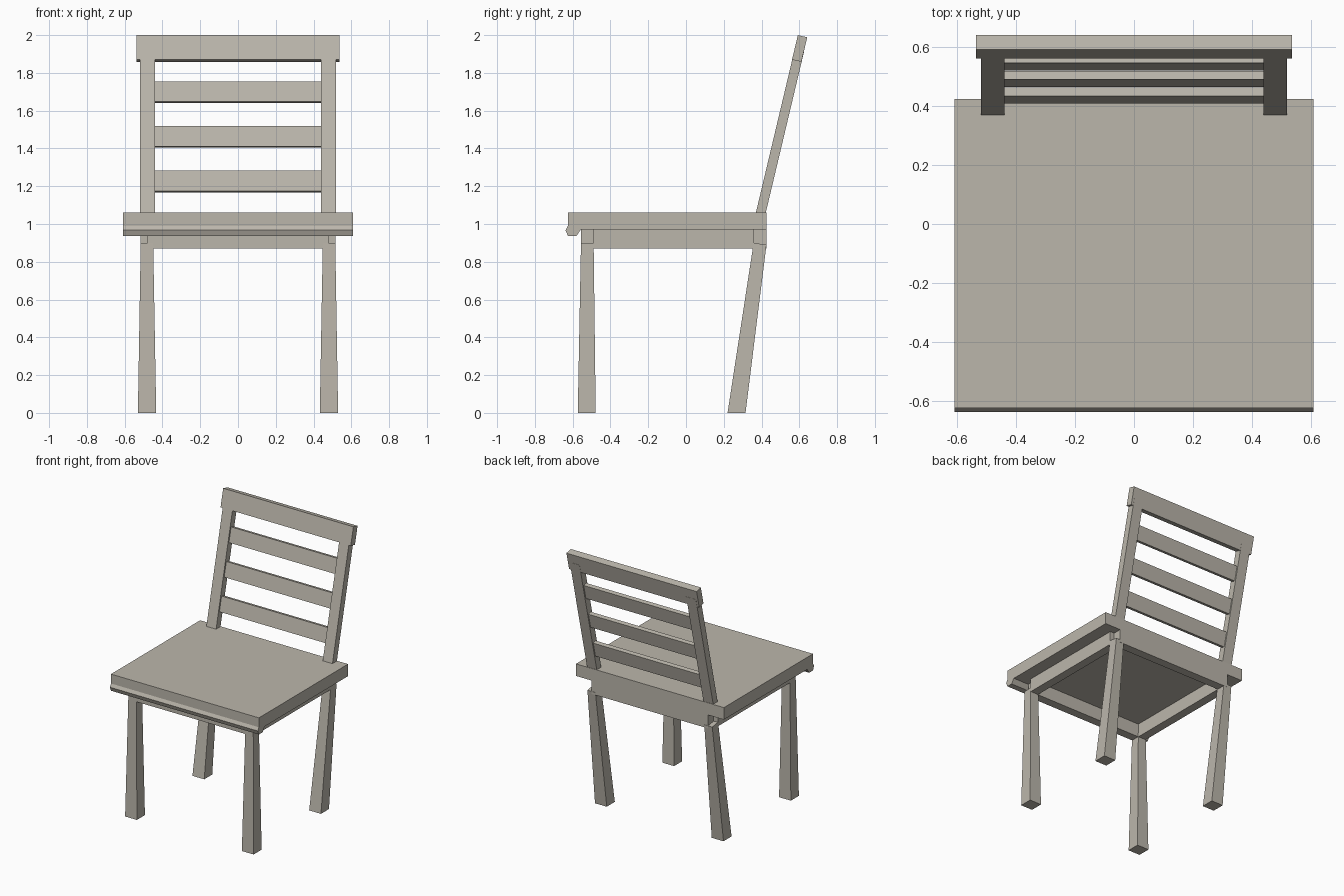
import bpy, math

if "Cube" in bpy.data.objects:
    bpy.data.objects.remove(bpy.data.objects["Cube"])

wood = bpy.data.materials.new("pale grey wood")
wood.diffuse_color = (0.50, 0.47, 0.41, 1)
wood.use_nodes = True
wood.node_tree.nodes["Principled BSDF"].inputs["Base Color"].default_value = wood.diffuse_color


def add_mesh(name, verts, faces):
    me = bpy.data.meshes.new(name)
    me.from_pydata(verts, [], faces)
    me.materials.append(wood)
    ob = bpy.data.objects.new(name, me)
    bpy.context.collection.objects.link(ob)
    return ob


def extrude_x(name, profile, x0, x1):
    """Extrude a (y, z) outline, counter-clockwise seen from +x, along x."""
    n = len(profile)
    verts = [(x, y, z) for x in (x0, x1) for y, z in profile]
    faces = [tuple(reversed(range(n))), tuple(range(n, 2 * n))]
    faces += [(i, (i + 1) % n, n + (i + 1) % n, n + i) for i in range(n)]
    return add_mesh(name, verts, faces)


def box(name, x0, x1, y0, y1, z0, z1):
    return extrude_x(name, [(y0, z0), (y1, z0), (y1, z1), (y0, z1)], x0, x1)


def leg(name, bottom, top):
    """Tapered leg; each end is x0, x1, y0, y1, z at front, z at back."""
    verts = []
    for x0, x1, y0, y1, zf, zb in (bottom, top):
        verts += [(x0, y0, zf), (x1, y0, zf), (x1, y1, zb), (x0, y1, zb)]
    faces = [(3, 2, 1, 0), (4, 5, 6, 7)]
    faces += [(i, (i + 1) % 4, 4 + (i + 1) % 4, 4 + i) for i in range(4)]
    return add_mesh(name, verts, faces)


# Backrest frame: s runs up the slope, d runs into its thickness
TILT = math.atan(0.2375)


def tilted(name, x0, x1, s0, s1, d0, d1):
    sn, cs = math.sin(TILT), math.cos(TILT)
    pts = [(0.37 + s * sn + d * cs, 1.06 + s * cs - d * sn)
           for s, d in ((s0, d0), (s0, d1), (s1, d1), (s1, d0))]
    return extrude_x(name, pts, x0, x1)


# Seat with a rounded-under front lip
extrude_x("seat", [(-0.625, 1.06), (-0.625, 0.99), (-0.638, 0.967),
                   (-0.625, 0.936), (-0.58, 0.936), (-0.557, 0.97),
                   (0.425, 0.97), (0.425, 1.06)], -0.61, 0.61)

# Rails under the seat, leaving a small notch at each outer corner
box("front_rail", -0.48, 0.48, -0.555, -0.49, 0.87, 0.97)
box("back_rail", -0.48, 0.48, 0.36, 0.425, 0.87, 0.97)

for side, label in ((-1, "left"), (1, "right")):
    def span(a, b):
        return tuple(sorted((side * a, side * b)))
    box("side_rail_" + label, *span(0.45, 0.515), -0.49, 0.36, 0.87, 0.97)
    # Legs
    leg("front_leg_" + label,
        (*span(0.433, 0.53), -0.573, -0.478, 0, 0),
        (*span(0.449, 0.515), -0.556, -0.489, 0.90, 0.90))
    leg("back_leg_" + label,
        (*span(0.433, 0.53), 0.22, 0.315, 0, 0),
        (*span(0.449, 0.515), 0.358, 0.426, 0.90, 0.89))
    # Back posts
    tilted("back_post_" + label, *span(0.44, 0.52), -0.03, 0.894, 0, 0.051)

# Top rail and slats of the back
tilted("top_rail", -0.537, 0.537, 0.8325, 0.966, -0.001, 0.05)
for i in range(3):
    s = 0.121 + 0.243 * i
    tilted(f"back_slat_{i + 1}", -0.45, 0.45, s, s + 0.11, 0.012, 0.042)
